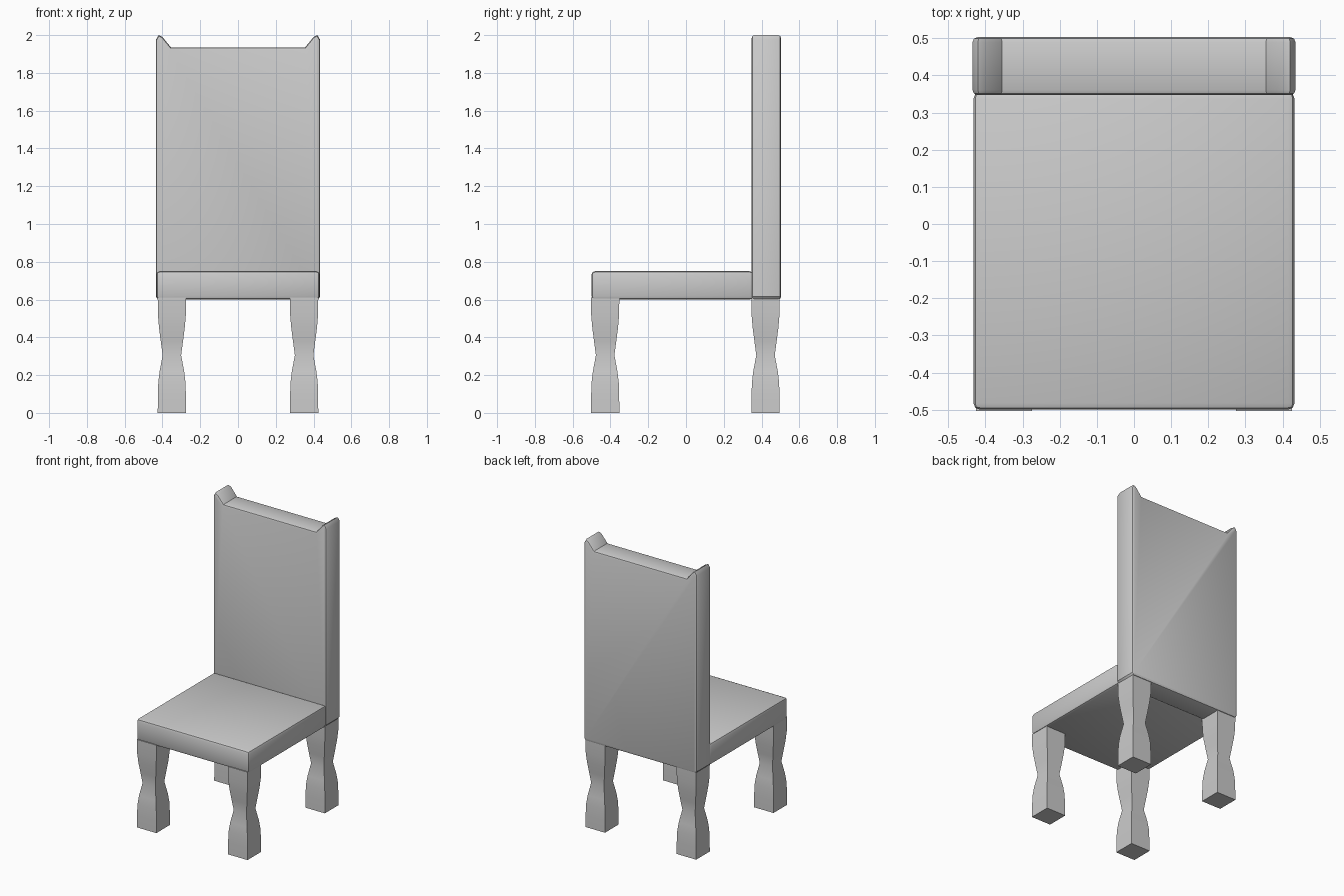
import bpy, bmesh, math

if "Cube" in bpy.data.objects:
    bpy.data.objects.remove(bpy.data.objects["Cube"])


def finish(name, bm, angle=35):
    bmesh.ops.recalc_face_normals(bm, faces=bm.faces[:])
    mesh = bpy.data.meshes.new(name)
    bm.to_mesh(mesh)
    bm.free()
    obj = bpy.data.objects.new(name, mesh)
    bpy.context.collection.objects.link(obj)
    bpy.ops.object.select_all(action='DESELECT')
    obj.select_set(True)
    bpy.context.view_layer.objects.active = obj
    bpy.ops.object.shade_smooth_by_angle(angle=math.radians(angle))
    return obj


# Seat: padded slab with rounded edges
bm = bmesh.new()
bmesh.ops.create_cube(bm, size=1)
for v in bm.verts:
    v.co.x *= 0.865
    v.co.y = v.co.y * 0.855 - 0.0725
    v.co.z = v.co.z * 0.15 + 0.675
bmesh.ops.bevel(bm, geom=bm.edges[:], offset=0.018, segments=2,
                profile=0.5, affect='EDGES')
finish("seat", bm)

# Backrest: mirrored outline with raised ears, extruded and softened on its rims
half = [(0.422, 0.60), (0.435, 0.615), (0.435, 1.975),
        (0.42, 2.0), (0.40, 1.99), (0.355, 1.935)]
outline = half + [(-x, z) for x, z in reversed(half)]
y_front, y_back = 0.347, 0.503
bm = bmesh.new()
face = bm.faces.new([bm.verts.new((x, y_front, z)) for x, z in outline])
ext = bmesh.ops.extrude_face_region(bm, geom=[face], use_keep_orig=True)
for v in ext["geom"]:
    if isinstance(v, bmesh.types.BMVert):
        v.co.y = y_back
bmesh.ops.recalc_face_normals(bm, faces=bm.faces[:])
rims = [e for e in bm.edges if abs(e.verts[0].co.y - e.verts[1].co.y) < 1e-5]
bmesh.ops.bevel(bm, geom=rims, offset=0.014, segments=2,
                profile=0.5, affect='EDGES')
finish("backrest", bm)

# Legs: square section, pinched at mid height (height, half width)
LEG = [(0, 0.075), (0.08, 0.0745), (0.16, 0.072), (0.22, 0.065), (0.305, 0.049),
       (0.38, 0.059), (0.45, 0.068), (0.52, 0.074), (0.61, 0.075)]


def leg(name, cx, cy):
    bm = bmesh.new()
    rings = [[bm.verts.new((cx + sx * h, cy + sy * h, z))
              for sx, sy in ((-1, -1), (1, -1), (1, 1), (-1, 1))]
             for z, h in LEG]
    for a, b in zip(rings, rings[1:]):
        for i in range(4):
            j = (i + 1) % 4
            bm.faces.new((a[i], a[j], b[j], b[i]))
    bm.faces.new(rings[0])
    bm.faces.new(rings[-1])
    finish(name, bm)


for side, cx in (("left", -0.35), ("right", 0.35)):
    leg("front_leg_" + side, cx, -0.428)
    leg("back_leg_" + side, cx, 0.421)
